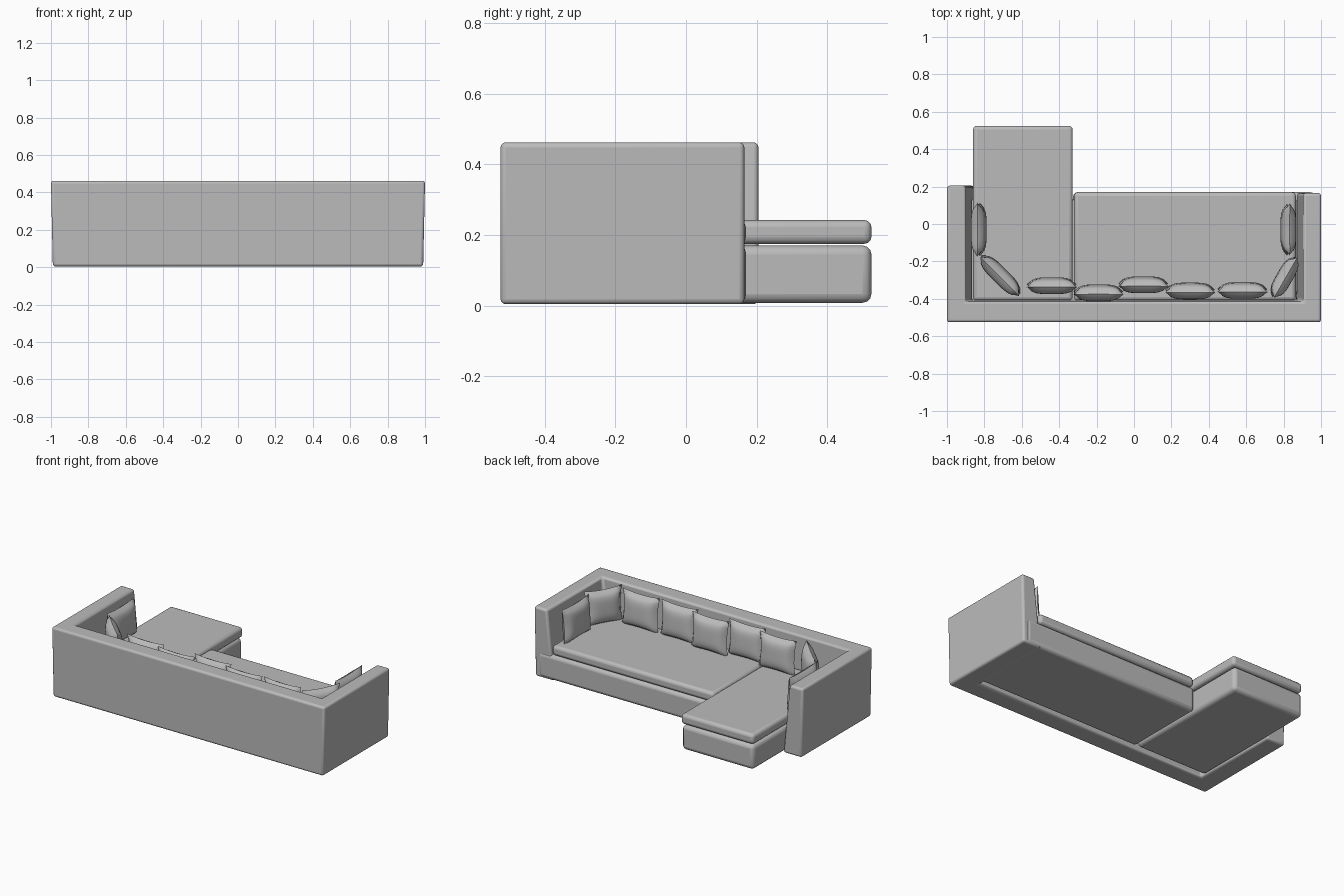
import bpy, bmesh, math
from mathutils import Matrix, Vector

if "Cube" in bpy.data.objects:
    bpy.data.objects.remove(bpy.data.objects["Cube"])

fabric = bpy.data.materials.new("grey_fabric")
fabric.diffuse_color = (0.5, 0.5, 0.5, 1)
fabric.use_nodes = True
fabric.node_tree.nodes["Principled BSDF"].inputs["Base Color"].default_value = fabric.diffuse_color


def finish(name, bm, bevel=0.0, segments=3, angle=35):
    bmesh.ops.recalc_face_normals(bm, faces=bm.faces)
    mesh = bpy.data.meshes.new(name)
    bm.to_mesh(mesh)
    bm.free()
    mesh.materials.append(fabric)
    ob = bpy.data.objects.new(name, mesh)
    bpy.context.collection.objects.link(ob)
    if bevel:
        mod = ob.modifiers.new("soft_edges", 'BEVEL')
        mod.width, mod.segments = bevel, segments
    bpy.ops.object.select_all(action='DESELECT')
    ob.select_set(True)
    bpy.context.view_layer.objects.active = ob
    bpy.ops.object.shade_smooth_by_angle(angle=math.radians(angle))
    return ob


def box(name, x0, x1, y0, y1, z0, z1, bevel):
    bm = bmesh.new()
    bmesh.ops.create_cube(bm, size=1)
    for v in bm.verts:
        v.co = ((x0 + x1) / 2 + v.co.x * (x1 - x0),
                (y0 + y1) / 2 + v.co.y * (y1 - y0),
                (z0 + z1) / 2 + v.co.z * (z1 - z0))
    return finish(name, bm, bevel)


# U-shaped back and arms, inner faces sloping outwards to the top
def u_outline(inner_left, inner_right, inner_back, outer):
    return [(-outer, -0.525), (outer, -0.525), (outer, 0.165), (inner_right, 0.165),
            (inner_right, inner_back), (inner_left, inner_back),
            (inner_left, 0.205), (-outer, 0.205)]


bm = bmesh.new()
low = [bm.verts.new((x, y, 0.004)) for x, y in u_outline(-0.855, 0.855, -0.40, 0.99)]
top = [bm.verts.new((x, y, 0.462)) for x, y in u_outline(-0.90, 0.905, -0.415, 1.0)]
bm.faces.new(low)
bm.faces.new(top)
for i in range(len(low)):
    j = (i + 1) % len(low)
    bm.faces.new((low[i], low[j], top[j], top[i]))
finish("back_and_arms", bm, 0.014)

# Bases and seat cushions
box("long_base", -0.325, 0.965, -0.375, 0.17, 0.008, 0.17, 0.022)
box("chaise_base", -0.86, -0.335, -0.375, 0.525, 0.008, 0.17, 0.025)
box("base_deck", -0.87, 0.87, -0.42, 0.13, 0.06, 0.185, 0.005)
box("long_seat_cushion", -0.32, 0.865, -0.41, 0.17, 0.175, 0.24, 0.02)
box("chaise_seat_cushion", -0.86, -0.328, -0.41, 0.525, 0.175, 0.242, 0.02)


# Throw pillows: two bulging sheets with pinched sides and pointed corners
def pillow(name, x, y, turn, lean=8, width=0.27, height=0.235, thick=0.085):
    n = 12
    bm = bmesh.new()
    for side in (-1, 1):
        grid = []
        for i in range(n + 1):
            row = []
            for j in range(n + 1):
                u, v = 2 * i / n - 1, 2 * j / n - 1
                px = u * (1 - 0.09 * (1 - v * v)) * width / 2
                pz = v * (1 - 0.09 * (1 - u * u)) * height / 2
                bulge = ((1 - u ** 4) * (1 - v ** 4)) ** 0.6
                row.append(bm.verts.new((px, side * bulge * thick / 2, pz)))
            grid.append(row)
        for i in range(n):
            for j in range(n):
                bm.faces.new((grid[i][j], grid[i + 1][j], grid[i + 1][j + 1], grid[i][j + 1]))
    bmesh.ops.remove_doubles(bm, verts=bm.verts, dist=1e-5)
    place = (Matrix.Translation((x, y, 0.343))
             @ Matrix.Rotation(math.radians(turn), 4, 'Z')
             @ Matrix.Rotation(math.radians(lean), 4, 'X'))
    bm.transform(place)
    finish(name, bm, angle=60)


# Row along the back
for k, (x, y) in enumerate([(-0.44, -0.33), (-0.19, -0.368), (0.05, -0.325),
                            (0.30, -0.358), (0.58, -0.355)]):
    pillow("back_pillow_%d" % (k + 1), x, y, 0, lean=4)

# Corners and arms
pillow("left_corner_pillow", -0.715, -0.275, -45, lean=3, width=0.30)
pillow("right_corner_pillow", 0.805, -0.285, 60, lean=3, width=0.25)
pillow("left_arm_pillow", -0.83, -0.03, -90, lean=4, width=0.29, thick=0.08)
pillow("right_arm_pillow", 0.825, -0.03, 90, lean=4, width=0.28, thick=0.08)
